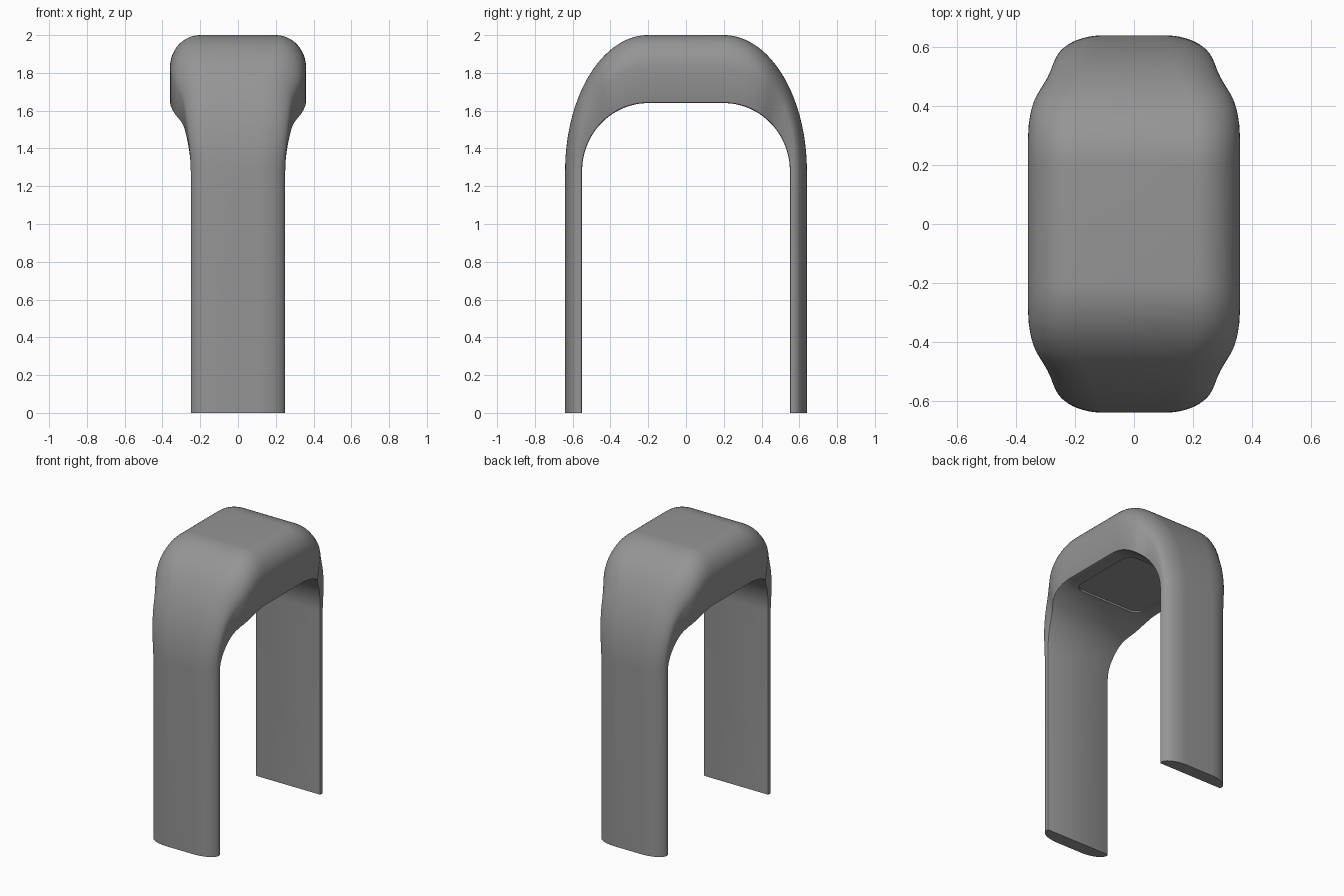
import bpy, bmesh, math

if "Cube" in bpy.data.objects:
    bpy.data.objects.remove(bpy.data.objects["Cube"])

grey = bpy.data.materials.new("mid grey")
grey.diffuse_color = (0.3, 0.3, 0.3, 1)
grey.use_nodes = True
grey.node_tree.nodes["Principled BSDF"].inputs["Base Color"].default_value = grey.diffuse_color


def make_object(name, bm):
    bmesh.ops.recalc_face_normals(bm, faces=bm.faces[:])
    mesh = bpy.data.meshes.new(name)
    bm.to_mesh(mesh)
    bm.free()
    mesh.materials.append(grey)
    ob = bpy.data.objects.new(name, mesh)
    bpy.context.collection.objects.link(ob)
    return ob


def interpolate(table, t):
    for (a, va), (b, vb) in zip(table, table[1:]):
        if t <= b:
            return va + (vb - va) * (t - a) / (b - a)
    return table[-1][1]


# Half width of the band by bend angle (flares from leg to bridge)
WIDTH = [(0, .25), (8, .252), (16, .258), (27, .27), (38, .285), (44, .298),
         (50, .317), (56, .337), (63, .35), (70, .357), (78, .36), (90, .36)]


def section(w, rx, rd, depth, b=0.01):
    """Half section as (x, depth) pairs, mirrored into a closed loop."""
    half = [(w - b, 0), (w - .3 * b, .3 * b), (w, b)]
    for i in range(13):
        a = math.pi / 2 * i / 12
        half.append((w - rx + rx * math.cos(a), depth - rd + rd * math.sin(a)))
    return half + [(-x, d) for x, d in reversed(half)]


def ring(t, side, z=None):
    c, s = math.cos(math.radians(t)), math.sin(math.radians(t))
    inner = (.2 + .35 * c, 1.28 + .36 * s)
    outer = (.2 + .44 * c, 1.28 + .72 * s)
    dy, dz = outer[0] - inner[0], outer[1] - inner[1]
    depth = math.hypot(dy, dz)
    k = t / 90
    k = k * k * (3 - 2 * k)
    pts = section(interpolate(WIDTH, t), .15 + .01 * k, .075 + .095 * k, depth)
    return [(x, side * (inner[0] + dy * d / depth),
             inner[1] + dz * d / depth if z is None else z) for x, d in pts]


# Arch: one band swept up a leg, over the bridge and down the other leg
bm = bmesh.new()
angles = [90 * i / 36 for i in range(37)]
rings = [ring(0, 1, 0)] + [ring(t, 1) for t in angles]
rings += [ring(t, -1) for t in reversed(angles)] + [ring(0, -1, 0)]
loops = [[bm.verts.new(p) for p in r] for r in rings]
for a, b in zip(loops, loops[1:]):
    n = len(a)
    for i in range(n):
        j = (i + 1) % n
        bm.faces.new((a[i], a[j], b[j], b[i]))
bm.faces.new(loops[0])
bm.faces.new(loops[-1])
arch = make_object("arch_band", bm)

# Rounded rectangular recess under the bridge
bm = bmesh.new()
outline = []
for q, (sx, sy) in enumerate([(1, 1), (-1, 1), (-1, -1), (1, -1)]):
    for i in range(9):
        a = math.pi / 2 * (q + i / 8)
        outline.append((sx * .20 + .06 * math.cos(a), sy * .21 + .06 * math.sin(a)))
base = bm.faces.new([bm.verts.new((x, y, 1.6)) for x, y in outline])
extruded = bmesh.ops.extrude_face_region(bm, geom=[base])
for v in extruded["geom"]:
    if isinstance(v, bmesh.types.BMVert):
        v.co.z = 1.646
cutter = make_object("recess_cutter", bm)
cutter.hide_render = True

mod = arch.modifiers.new("recess", 'BOOLEAN')
mod.operation = 'DIFFERENCE'
mod.solver = 'EXACT'
mod.object = cutter
bpy.context.view_layer.objects.active = arch
bpy.ops.object.select_all(action='DESELECT')
arch.select_set(True)
bpy.ops.object.modifier_apply(modifier=mod.name)
bpy.data.objects.remove(cutter)
bpy.ops.object.shade_smooth_by_angle(angle=math.radians(40))
